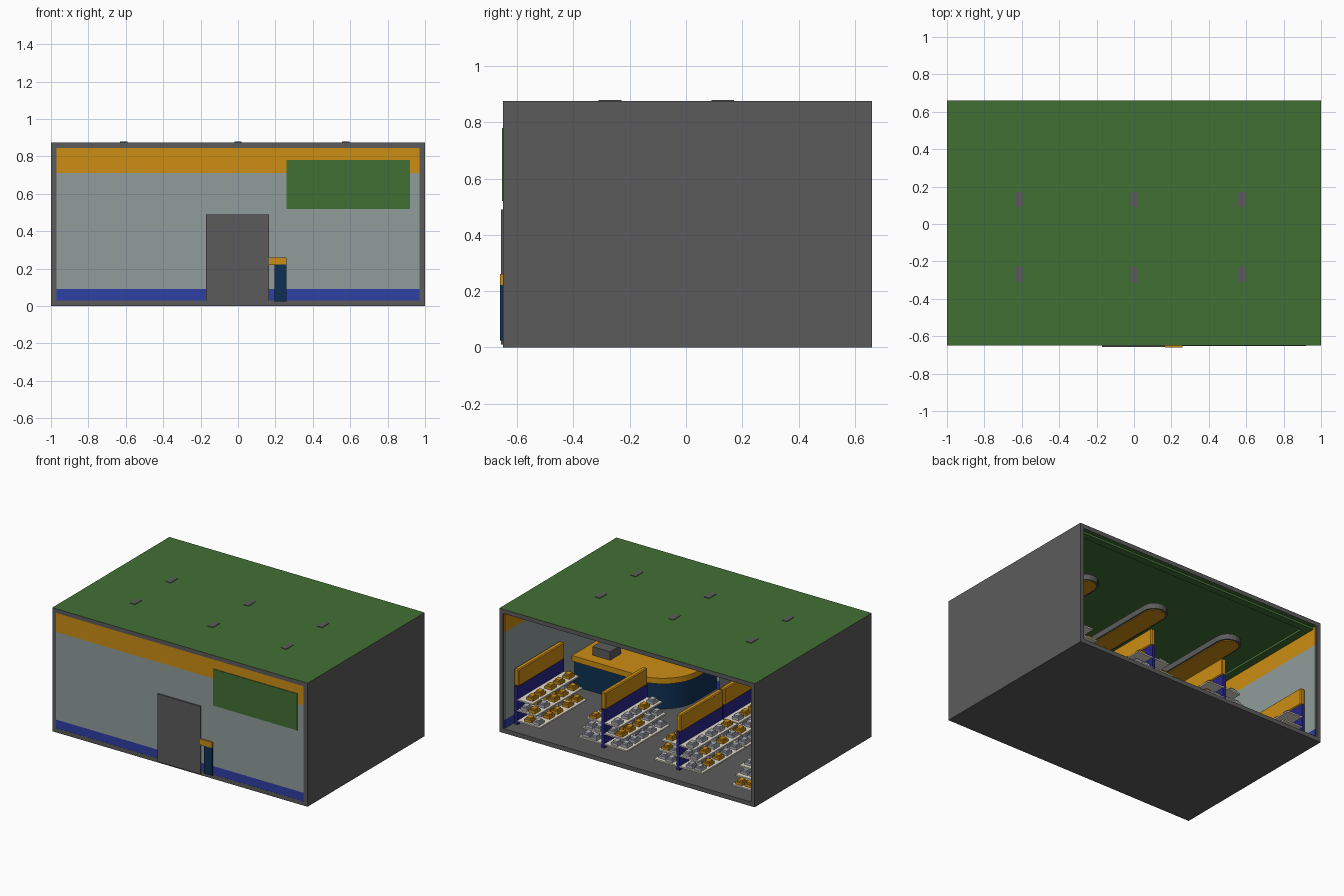
import bpy, bmesh, math, random

if "Cube" in bpy.data.objects:
    bpy.data.objects.remove(bpy.data.objects["Cube"])
random.seed(4)

def mat(name, c):
    m = bpy.data.materials.new(name)
    m.diffuse_color = (*c, 1)
    m.use_nodes = True
    m.node_tree.nodes["Principled BSDF"].inputs["Base Color"].default_value = m.diffuse_color
    return m

GREY = mat("dark_grey", (.105, .105, .105))
WALL = mat("pale_grey_wall", (.28, .34, .33))
GREEN = mat("green", (.054, .16, .035))
ORANGE = mat("orange", (.61, .27, .007))
BLUE = mat("blue", (.028, .05, .37))
NAVY = mat("navy", (.004, .03, .085))
INDIGO = mat("indigo", (.02, .018, .25))
CREAM = mat("cream", (.75, .70, .60))
SILVER = mat("silver", (.42, .44, .50))

def finish(name, bm, *mats):
    bmesh.ops.recalc_face_normals(bm, faces=bm.faces)
    me = bpy.data.meshes.new(name)
    bm.to_mesh(me)
    bm.free()
    for m in mats:
        me.materials.append(m)
    ob = bpy.data.objects.new(name, me)
    bpy.context.collection.objects.link(ob)
    return ob

def add_box(bm, x0, x1, y0, y1, z0, z1, index=0):
    v = [bm.verts.new((x, y, z)) for z in (z0, z1)
         for x, y in ((x0, y0), (x1, y0), (x1, y1), (x0, y1))]
    for q in ((3, 2, 1, 0), (4, 5, 6, 7), (0, 1, 5, 4), (1, 2, 6, 5), (2, 3, 7, 6), (3, 0, 4, 7)):
        bm.faces.new([v[i] for i in q]).material_index = index

def box(name, m, *dims):
    bm = bmesh.new()
    add_box(bm, *dims)
    return finish(name, bm, m)

def prism(name, m, pts, z0, z1):
    bm = bmesh.new()
    f = bm.faces.new([bm.verts.new((x, y, z0)) for x, y in pts])
    up = bmesh.ops.extrude_face_region(bm, geom=[f])["geom"]
    bmesh.ops.translate(bm, vec=(0, 0, z1 - z0), verts=[g for g in up if isinstance(g, bmesh.types.BMVert)])
    return finish(name, bm, m)

def arc(cx, cy, r, a0, a1, n=10):
    return [(cx + r * math.cos(math.radians(a0 + (a1 - a0) * i / n)),
             cy + r * math.sin(math.radians(a0 + (a1 - a0) * i / n))) for i in range(n + 1)]

# Shell: floor, side walls, roof with green top and underside
box("floor", GREY, -1, 1, -.65, .66, 0, .03)
for s, n in ((-1, "left"), (1, "right")):
    box(n + "_wall", GREY, *sorted((s, s * .97)), -.65, .66, .03, .845)
roof = box("roof", GREY, -1, 1, -.65, .66, .845, .875)
roof.data.materials.append(GREEN)
for p in roof.data.polygons:
    p.material_index = int(abs(p.normal.z) > .5)

# Ceiling border
bm = bmesh.new()
for s in (-1, 1):
    add_box(bm, *sorted((s * .965, s * .91)), -.62, .63, .83, .846)
add_box(bm, -.91, .91, -.62, -.57, .83, .846)
add_box(bm, -.91, .91, .58, .63, .83, .846)
finish("ceiling_border", bm, GREEN)

# Wall bands: blue skirting, pale field, orange frieze
for n, m, z0, z1 in (("skirting", BLUE, .03, .09), ("field", WALL, .09, .71), ("frieze", ORANGE, .71, .845)):
    box("front_" + n, m, -.97, .97, -.649, -.62, z0, z1)
    for s, side in ((-1, "left_"), (1, "right_")):
        box(side + n, m, *sorted((s * .971, s * .963)), -.62, .65, z0, z1)

# Door and wall board, both showing on the two sides of the front wall
box("door", GREY, -.17, .165, -.658, -.612, .01, .49)
box("wall_board", GREEN, .26, .92, -.653, -.612, .52, .78)

# Ceiling lamps with hangers through the roof
for i, x in enumerate((-.61, 0, .575)):
    r = .085
    outline = arc(x, .2, r, 0, 180) + arc(x, -.34, r, 180, 360)
    inner = arc(x, .2, r - .012, 0, 180) + arc(x, -.34, r - .012, 180, 360)
    prism(f"lamp_{i}", GREY, outline, .77, .81)
    prism(f"lamp_glow_{i}", ORANGE, inner, .765, .772)
    for y in (-.27, .13):
        box("lamp_hanger", GREY, x - .02, x + .02, y - .04, y + .04, .80, .879)

# Rounded L-shaped counter
def counter(name, m, d, z0, z1):
    x0, y1, r = .165 + d, -.10 - d, .28 - d
    pts = [(.965, y1)] + arc(x0 + r, y1 - r, r, 90, 180, 12) + [(x0, -.66), (.26, -.66)]
    pts += arc(.44, -.58, .18, 180, 90, 8) + [(.965, -.40)]
    prism(name, m, pts, z0, z1)

counter("counter_body", NAVY, .03, .025, .222)
counter("counter_top", ORANGE, 0, .22, .26)
box("register_base", GREY, .72, .86, -.30, -.18, .26, .32)
box("register_screen", GREY, .74, .84, -.29, -.265, .32, .40)

# Shelf units: centre board, header, stepped shelves and goods on chosen sides
def shelf_unit(name, x, y0, y1, sides, goods):
    box(name + "_board", INDIGO, x - .012, x + .012, y0, y1, .03, .30)
    hd = box(name + "_header", ORANGE, x - .018, x + .018, y0 + .005, y1 - .005, .30, .42)
    bev = hd.modifiers.new("soft", "BEVEL")
    bev.width = .006
    shelves, stock = bmesh.new(), bmesh.new()
    for s in sides:
        for z, depth in ((.06, .19), (.135, .16), (.21, .13)):
            add_box(shelves, *sorted((x + s * .01, x + s * depth)), y0, y1, z - .01, z)
            rows = 2 if depth > .14 else 1
            for k in range(5):
                for r in range(rows):
                    cx = x + s * (depth - .045 - r * .065)
                    cy = y0 + (y1 - y0) * (k + .5) / 5 + random.uniform(-.01, .01)
                    i = goods if random.random() < .75 else 1 - goods
                    add_box(stock, cx - .026, cx + .026, cy - .03, cy + .03, z, z + .018, i)
                    add_box(stock, cx - .017, cx + .017, cy - .02, cy + .02, z + .018, z + .03, i)
    finish(name + "_shelves", shelves, CREAM)
    finish(name + "_goods", stock, ORANGE, SILVER)

shelf_unit("right_wall_unit", .94, .04, .56, (-1,), 0)
shelf_unit("right_aisle_unit", .28, .05, .53, (-1, 1), 1)
shelf_unit("left_aisle_unit_back", -.31, .05, .53, (-1, 1), 1)
shelf_unit("left_aisle_unit_front", -.31, -.44, .04, (-1, 1), 1)
shelf_unit("left_wall_unit", -.94, .04, .56, (1,), 0)
